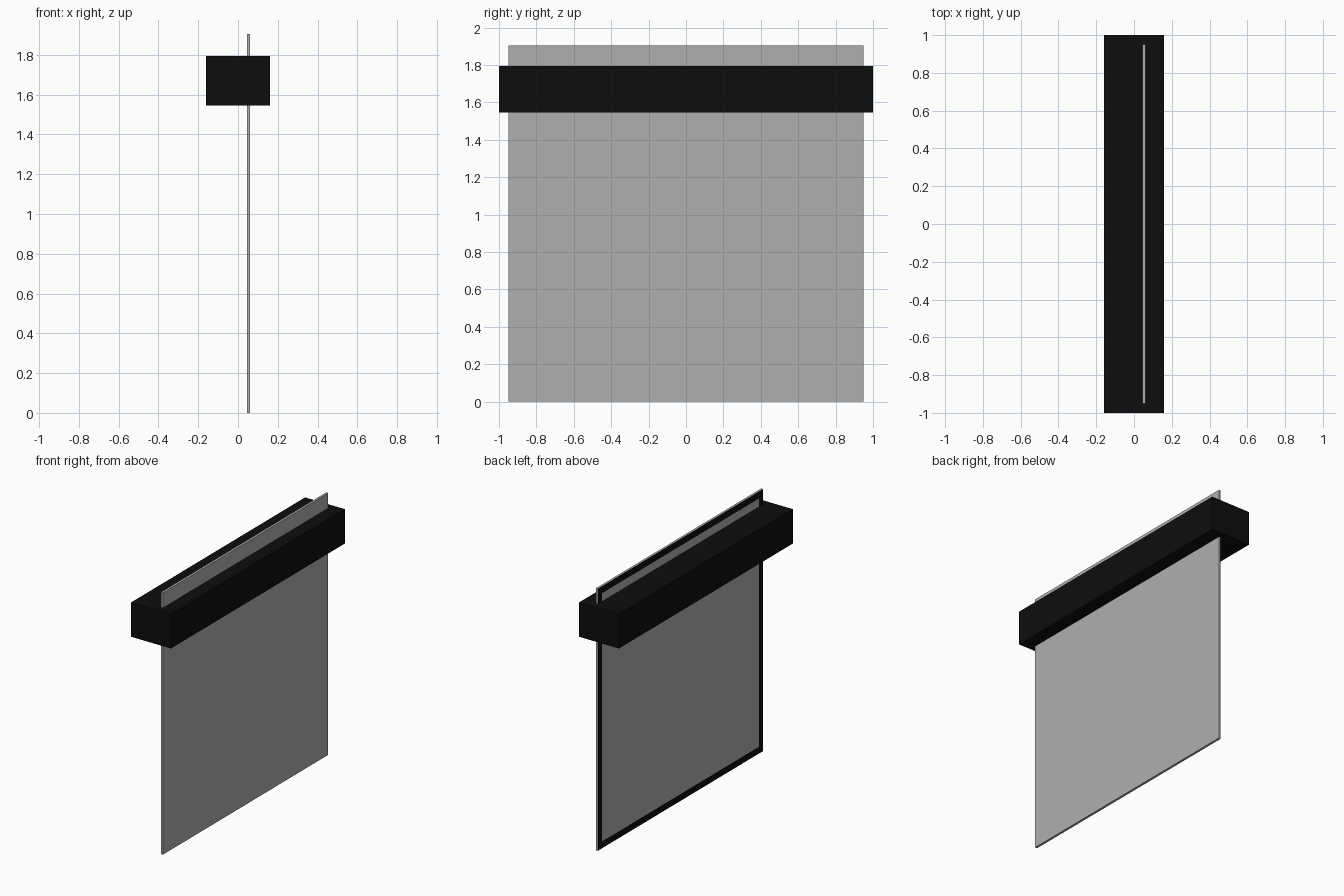
import bpy, bmesh
from mathutils import Vector

if "Cube" in bpy.data.objects:
    bpy.data.objects.remove(bpy.data.objects["Cube"])


def material(name, colour):
    m = bpy.data.materials.new(name)
    m.diffuse_color = colour
    m.use_nodes = True
    m.node_tree.nodes["Principled BSDF"].inputs["Base Color"].default_value = m.diffuse_color
    return m


def box(name, lo, hi, mats, inset=0.0):
    """Box between two corners; optional inset border on the -x face uses slot 1."""
    lo, hi = Vector(lo), Vector(hi)
    bm = bmesh.new()
    bmesh.ops.create_cube(bm, size=1)
    bmesh.ops.scale(bm, vec=hi - lo, verts=bm.verts)
    bmesh.ops.translate(bm, vec=(lo + hi) / 2, verts=bm.verts)
    if inset:
        bm.normal_update()
        face = min(bm.faces, key=lambda f: f.normal.x)
        ring = bmesh.ops.inset_region(bm, faces=[face], thickness=inset)
        for f in ring["faces"]:
            f.material_index = 1
    mesh = bpy.data.meshes.new(name)
    bm.to_mesh(mesh)
    bm.free()
    for m in mats:
        mesh.materials.append(m)
    obj = bpy.data.objects.new(name, mesh)
    bpy.context.collection.objects.link(obj)
    return obj


black = material("black", (0.004, 0.004, 0.004, 1))
grey = material("screen_grey", (0.43, 0.43, 0.43, 1))

# Roller housing
box("housing", (-0.16, -1, 1.545), (0.16, 1, 1.795), [black])

# Hanging projection screen with a black border on its viewing side
box("screen", (0.044, -0.95, 0), (0.061, 0.95, 1.905), [grey, black], inset=0.07)
